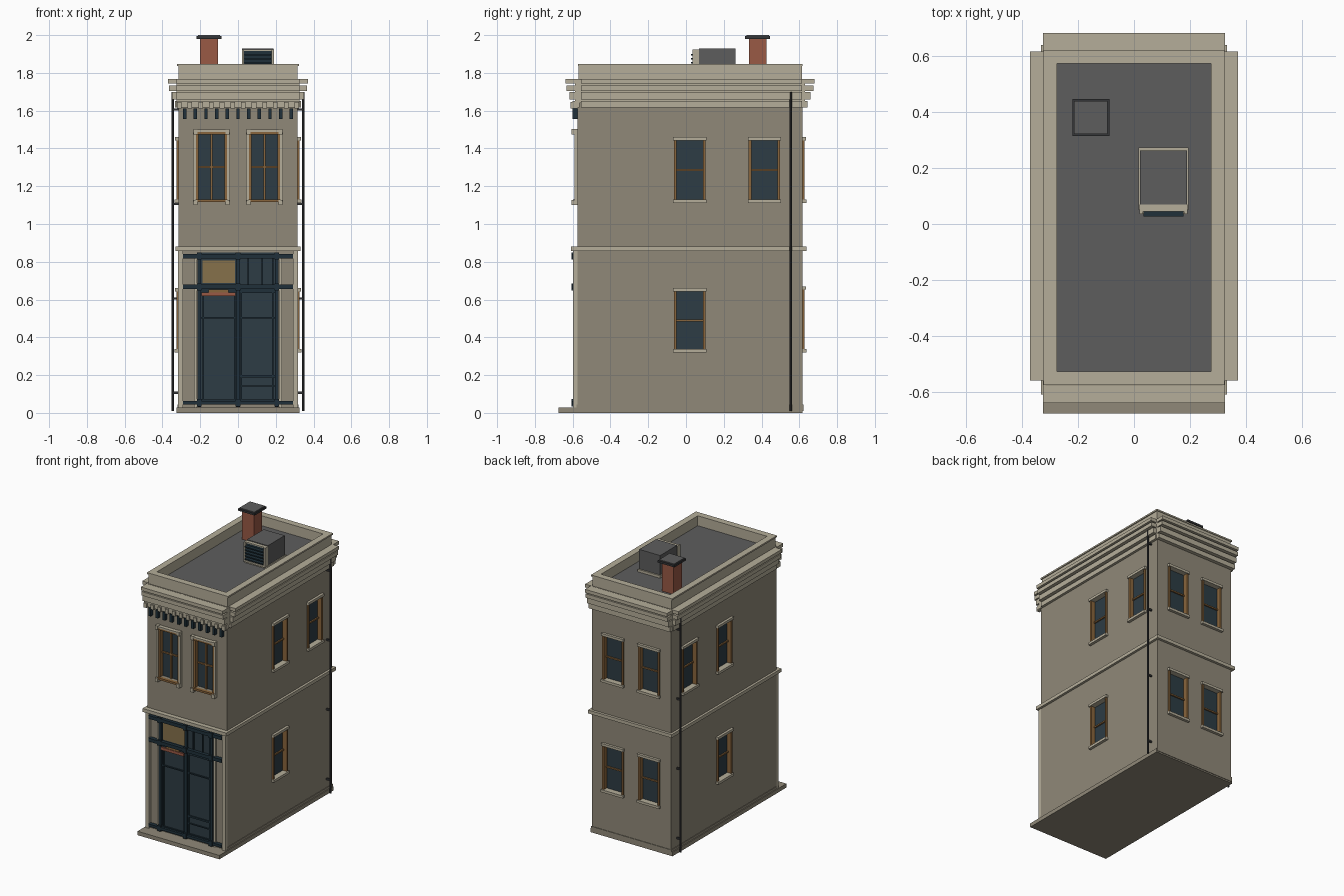
import bpy, bmesh
from mathutils import Vector

if "Cube" in bpy.data.objects:
    bpy.data.objects.remove(bpy.data.objects["Cube"])


def material(name, *rgb):
    m = bpy.data.materials.new(name)
    m.use_nodes = True
    m.diffuse_color = (*rgb, 1)
    m.node_tree.nodes["Principled BSDF"].inputs["Base Color"].default_value = (*rgb, 1)
    return m


WALL = material("stone wall", 0.28, 0.25, 0.19)
TRIM = material("pale trim", 0.46, 0.42, 0.32)
ROOF = material("grey roof", 0.11, 0.11, 0.11)
GLASS = material("blue glass", 0.026, 0.045, 0.058)
TEAL = material("dark teal paint", 0.014, 0.03, 0.042)
WOOD = material("brown wood", 0.25, 0.13, 0.045)
SIGN = material("tan panel", 0.24, 0.165, 0.07)
BRICK = material("red brick", 0.32, 0.1, 0.06)
METAL = material("dark metal", 0.035, 0.037, 0.04)

X, FRONT, BACK = 0.315, -0.575, 0.618   # wall planes


def boxes(name, mat, items):
    """One object from boxes given as x0, x1, y0, y1, z0, z1."""
    bm = bmesh.new()
    for b in items:
        vs = bmesh.ops.create_cube(bm, size=1)["verts"]
        for v in vs:
            v.co = Vector([(b[2 * i] + b[2 * i + 1]) / 2 + v.co[i] * abs(b[2 * i + 1] - b[2 * i])
                           for i in range(3)])
    me = bpy.data.meshes.new(name)
    bm.to_mesh(me)
    bm.free()
    me.materials.append(mat)
    ob = bpy.data.objects.new(name, me)
    bpy.context.collection.objects.link(ob)
    return ob


def on_wall(side, u0, u1, w0, w1, z0, z1):
    """Box on a wall: u runs along it, w points outwards."""
    if side == "front":
        return (u0, u1, FRONT - w0, FRONT - w1, z0, z1)
    if side == "back":
        return (u0, u1, BACK + w0, BACK + w1, z0, z1)
    s = 1 if side == "left" else -1
    return (s * (X + w0), s * (X + w1), u0, u1, z0, z1)


def ring(x, y0, y1, t, z0, z1):
    """Four walls around a rectangle, t thick."""
    return [(-x, x, y0, y0 + t, z0, z1), (-x, x, y1 - t, y1, z0, z1),
            (-x, -x + t, y0 + t, y1 - t, z0, z1), (x - t, x, y0 + t, y1 - t, z0, z1)]


# Walls with window openings
walls = boxes("walls", WALL, [(-X, X, FRONT, BACK, 0.01, 1.768)])
windows = [("front", u, 1.13, 1.475) for u in (-0.14, 0.14)]
windows += [("back", u, z, z + 0.32) for u in (-0.143, 0.143) for z in (0.335, 1.125)]
for side in ("left", "right"):
    windows += [(side, 0.02, 0.335, 0.645), (side, 0.02, 1.125, 1.445), (side, 0.415, 1.125, 1.445)]
DEPTH, HALF = -0.03, 0.083
cutter = boxes("window_cutter", WALL,
               [on_wall(s, u - HALF, u + HALF, DEPTH, 0.05, a, b) for s, u, a, b in windows])
cutter.hide_render = True
mod = walls.modifiers.new("openings", "BOOLEAN")
mod.operation, mod.object, mod.solver = "DIFFERENCE", cutter, "EXACT"
bpy.context.view_layer.objects.active = walls
bpy.ops.object.modifier_apply(modifier=mod.name)
bpy.data.objects.remove(cutter)

# Windows: glass, wooden frame, stone sill and lintel
for n, (s, u, a, b) in enumerate(windows):
    tag = f"{s}_window_{n}"
    mid = (a + b) / 2
    boxes(tag + "_glass", GLASS, [on_wall(s, u - HALF, u + HALF, DEPTH, DEPTH + 0.008, a, b)])
    frame = [on_wall(s, u + k * HALF, u + k * (HALF - 0.014), DEPTH, 0.01, a, b) for k in (-1, 1)]
    frame.append(on_wall(s, u - HALF, u + HALF, DEPTH, -0.012, mid - 0.005, mid + 0.005))
    stone = [on_wall(s, u - 0.088, u + 0.088, DEPTH, 0.02, a - 0.014, a + 0.004),
             on_wall(s, u - 0.088, u + 0.088, DEPTH, 0.018, b - 0.003, b + 0.015)]
    if s == "front":
        frame.append(on_wall(s, u - 0.006, u + 0.006, DEPTH, -0.012, a, b))
        frame += [on_wall(s, u - 0.085, u + 0.085, 0, 0.024, z, z + 0.014) for z in (a - 0.014, b)]
        stone = [on_wall(s, u + k * 0.082, u + k * 0.097, 0, 0.016, a - 0.01, b + 0.01) for k in (-1, 1)]
        stone += [on_wall(s, u + k * 0.074, u + k * 0.096, 0, 0.03, z, z + 0.028)
                  for k in (-1, 1) for z in (a - 0.03, b)]
        stone += [on_wall(s, u - 0.09, u + 0.09, 0, 0.028, b + 0.013, b + 0.025)]
    boxes(tag + "_frame", WOOD, frame)
    boxes(tag + "_stone", TRIM, stone)

# Base slab and plinth
boxes("base_slab", WALL, [(-0.325, 0.325, -0.675, BACK, 0, 0.028)])
boxes("plinth", WALL, ring(X + 0.004, FRONT - 0.004, BACK + 0.004, 0.01, 0.01, 0.045))

# Belt course between the storeys
boxes("belt_course", TRIM, ring(0.332, -0.608, 0.637, 0.04, 0.858, 0.882))

# Stepped cornice, notched at the corners
cornice = []
for d, z0, z1 in ((0.055, 1.743, 1.767), (0.05, 1.705, 1.733), (0.034, 1.66, 1.698), (0.018, 1.618, 1.652)):
    cornice += [on_wall(s, -0.325, 0.325, -0.01, d + 0.008, z0, z1) for s in ("front", "back")]
    cornice += [on_wall(s, -0.557, 0.615, -0.01, d, z0, z1) for s in ("left", "right")]
cornice += ring(X + 0.01, FRONT - 0.012, BACK + 0.012, 0.02, 1.64, 1.765)
boxes("cornice", TRIM, cornice)

# Dentils and dark brackets below the cornice
step = 0.0565
boxes("dentils", TRIM, [on_wall("front", (i - 5.5) * step - 0.012, (i - 5.5) * step + 0.012, 0, 0.036, 1.612, 1.645)
                        for i in range(12)])
boxes("brackets", TEAL, [on_wall("front", (i - 5) * step - 0.009, (i - 5) * step + 0.009, 0, 0.025, 1.555, 1.612)
                         for i in range(11)])

# Parapet and flat roof
boxes("parapet", TRIM, ring(X, -0.568, 0.613, 0.035, 1.76, 1.838))
boxes("parapet_cap", TRIM, ring(0.322, -0.573, 0.618, 0.047, 1.836, 1.847))
boxes("roof_deck", ROOF, [(-0.29, 0.29, -0.54, 0.59, 1.76, 1.772)])

# Chimney
boxes("chimney", BRICK, [(-0.2, -0.106, 0.333, 0.425, 1.77, 1.985)])
boxes("chimney_cap", METAL, [(-0.22, -0.087, 0.313, 0.446, 1.98, 1.994)])
boxes("chimney_cap_top", ROOF, [(-0.213, -0.094, 0.32, 0.439, 1.99, 2.0)])

# Rooftop air unit with louvres
boxes("air_unit", ROOF, [(0.022, 0.188, 0.07, 0.262, 1.785, 1.93)])
boxes("air_unit_base", TRIM, [(0.016, 0.194, 0.05, 0.272, 1.77, 1.79)])
boxes("air_unit_front", TRIM, [(0.02, 0.032, 0.035, 0.07, 1.785, 1.925), (0.178, 0.19, 0.035, 0.07, 1.785, 1.925),
                               (0.02, 0.19, 0.045, 0.07, 1.917, 1.925), (0.02, 0.19, 0.035, 0.07, 1.785, 1.797)])
boxes("air_unit_grille", TEAL, [(0.032, 0.178, 0.05, 0.07, 1.797, 1.918)])
boxes("louvres", TEAL, [(0.034, 0.176, 0.026, 0.05, z / 1000, z / 1000 + 0.008) for z in range(1805, 1915, 22)])

# Downspouts
for s in (-1, 1):
    name = "left_downspout" if s > 0 else "right_downspout"
    bpy.ops.mesh.primitive_cylinder_add(vertices=10, radius=0.007, depth=1.69, location=(s * 0.345, 0.555, 0.855))
    pipe = bpy.context.object
    pipe.name = name
    pipe.data.materials.append(METAL)
    bpy.ops.object.shade_smooth_by_angle()
    boxes(name + "_clips", METAL, [(s * X, s * 0.345, 0.55, 0.56, z, z + 0.012) for z in (0.1, 0.6, 1.1, 1.6)])

# Storefront: pilasters, glass, frames and doors
def shop(name, mat, items):
    boxes(name, mat, [on_wall("front", u0, u1, 0, w, z0, z1) for u0, u1, w, z0, z1 in items])


shop("pilasters", TRIM, [(s * 0.29, s * 0.318, 0.022, 0.028, 0.86) for s in (-1, 1)]
     + [(s * 0.218, s * 0.232, 0.012, 0.028, 0.84) for s in (-1, 1)])
shop("shop_glass", GLASS, [(-0.215, 0.215, 0.004, 0.03, 0.85)])
shop("shop_beams", TEAL, [(-0.29, 0.29, 0.028, z, z + h) for z, h in ((0.045, 0.018), (0.655, 0.024), (0.818, 0.024))]
     + [(u - 0.013, u + 0.013, 0.032, z, z + 0.038) for u in (-0.205, 0, 0.205)
        for z in (0.035, 0.648, 0.811)])
shop("shop_posts", TEAL, [(u - 0.01, u + 0.01, 0.02, 0.03, 0.85) for u in (-0.205, 0, 0.205)])
shop("door_rails", TEAL, [(-0.2, 0.2, 0.012, 0.5, 0.508), (0, 0.2, 0.012, 0.188, 0.2), (0, 0.2, 0.012, 0.14, 0.146),
                          (-0.2, 0.2, 0.012, 0.06, 0.07), (-0.2, 0.2, 0.012, 0.635, 0.655)]
     + [(u, u + 0.008, 0.012, 0.06, 0.65) for u in (-0.188, -0.02, 0.012, 0.18)]
     + [(u, u + 0.008, 0.012, 0.68, 0.82) for u in (0.05, 0.125, 0.18)])
shop("transom_sign", SIGN, [(-0.187, -0.016, 0.009, 0.688, 0.808)])
shop("awning_strip", BRICK, [(-0.192, -0.014, 0.024, 0.618, 0.638)])
shop("awning_mount", WOOD, [(-0.155, -0.05, 0.02, 0.638, 0.652)])
